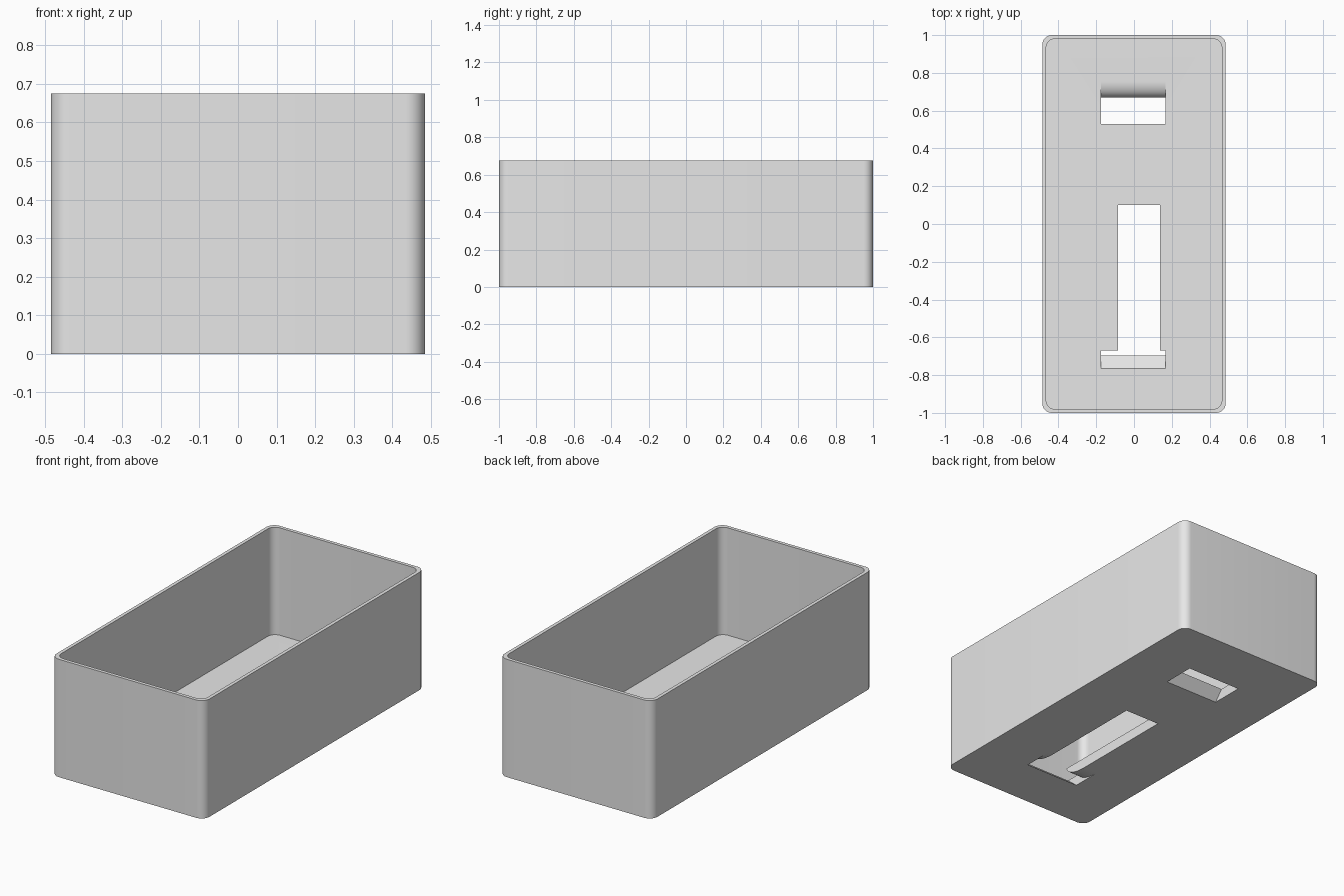
import bpy, bmesh, math

cube = bpy.data.objects.get("Cube")
if cube:
    bpy.data.objects.remove(cube, do_unlink=True)

W, L, H = 0.97, 2.0, 0.675      # outer size
WALL, FLOOR, RADIUS = 0.02, 0.06, 0.05
EPS = 0.03

grey = bpy.data.materials.new("light_grey")
grey.use_nodes = True
grey.diffuse_color = (0.8, 0.8, 0.8, 1)
grey.node_tree.nodes["Principled BSDF"].inputs["Base Color"].default_value = (0.8, 0.8, 0.8, 1)


def prism(name, points, offset):
    """Solid made by sweeping a closed outline of 3D points along an offset."""
    bm = bmesh.new()
    face = bm.faces.new([bm.verts.new(p) for p in points])
    swept = bmesh.ops.extrude_face_region(bm, geom=[face])
    verts = [v for v in swept["geom"] if isinstance(v, bmesh.types.BMVert)]
    bmesh.ops.translate(bm, verts=verts, vec=offset)
    bmesh.ops.recalc_face_normals(bm, faces=bm.faces)
    mesh = bpy.data.meshes.new(name)
    bm.to_mesh(mesh)
    bm.free()
    obj = bpy.data.objects.new(name, mesh)
    bpy.context.scene.collection.objects.link(obj)
    mesh.materials.append(grey)
    return obj


def rounded_block(name, width, length, radius, z0, z1, segments=10):
    points = []
    for corner, (sx, sy) in enumerate([(1, 1), (-1, 1), (-1, -1), (1, -1)]):
        for i in range(segments + 1):
            a = math.pi / 2 * (corner + i / segments)
            points.append((sx * (width / 2 - radius) + radius * math.cos(a),
                           sy * (length / 2 - radius) + radius * math.sin(a), z0))
    return prism(name, points, (0, 0, z1 - z0))


def side_cutter(name, x0, x1, profile):
    """Cutter with a (y, z) side profile spanning x0 to x1."""
    return prism(name, [(x0, y, z) for y, z in profile], (x1 - x0, 0, 0))


def arc(steps=12):
    return [math.pi / 2 * i / steps for i in range(steps + 1)]


# Open box and its cavity
box = rounded_block("open_box", W, L, RADIUS, 0, H)
cavity = rounded_block("cavity_cutter", W - 2 * WALL, L - 2 * WALL, RADIUS - 0.005, FLOOR, H + 0.1)

# Back strap hole: slanted front face, back edge rounded over into the floor
rear_round = [(0.755 - 0.085 * math.sin(a), FLOOR * math.cos(a)) for a in arc()]
rear_hole = side_cutter("back_hole_cutter", -0.175, 0.168,
                        [(0.48, -EPS), (0.48, 0), (0.53, FLOOR), (0.53, FLOOR + EPS),
                         (0.755, FLOOR + EPS)] + rear_round + [(0.67, -EPS)])

# Front strap hole: slanted front face, back lip rounded over into the underside
front_round = [(-0.67 + 0.15 * math.sin(a), FLOOR * math.cos(a)) for a in arc()]
front_round = [(-0.52 - 0.15 * math.cos(a), FLOOR * (1 - math.sin(a))) for a in arc()]
front_hole = side_cutter("front_hole_cutter", -0.175, 0.168,
                         [(-0.695, -EPS), (-0.695, 0), (-0.765, FLOOR), (-0.765, FLOOR + EPS),
                          (-0.67, FLOOR + EPS)] + front_round + [(-0.52, -EPS)])

# Long slot running back from the front strap hole
slot = side_cutter("slot_cutter", -0.085, 0.137,
                   [(-0.68, -EPS * 2), (0.1, -EPS * 2), (0.1, FLOOR + EPS * 2), (-0.68, FLOOR + EPS * 2)])

# Cut everything out and keep only the finished box
cutters = [cavity, rear_hole, front_hole, slot]
for cutter in cutters:
    cutter.hide_render = True
    mod = box.modifiers.new(cutter.name, 'BOOLEAN')
    mod.operation = 'DIFFERENCE'
    mod.solver = 'EXACT'
    mod.object = cutter
bpy.context.view_layer.update()
result = bpy.data.meshes.new_from_object(box.evaluated_get(bpy.context.evaluated_depsgraph_get()))
box.modifiers.clear()
box.data = result
result.name = "open_box"
for cutter in cutters:
    bpy.data.objects.remove(cutter, do_unlink=True)

# Smooth corners, sharp edges
for obj in bpy.context.selected_objects:
    obj.select_set(False)
box.select_set(True)
bpy.context.view_layer.objects.active = box
bpy.ops.object.shade_smooth_by_angle(angle=math.radians(30))
